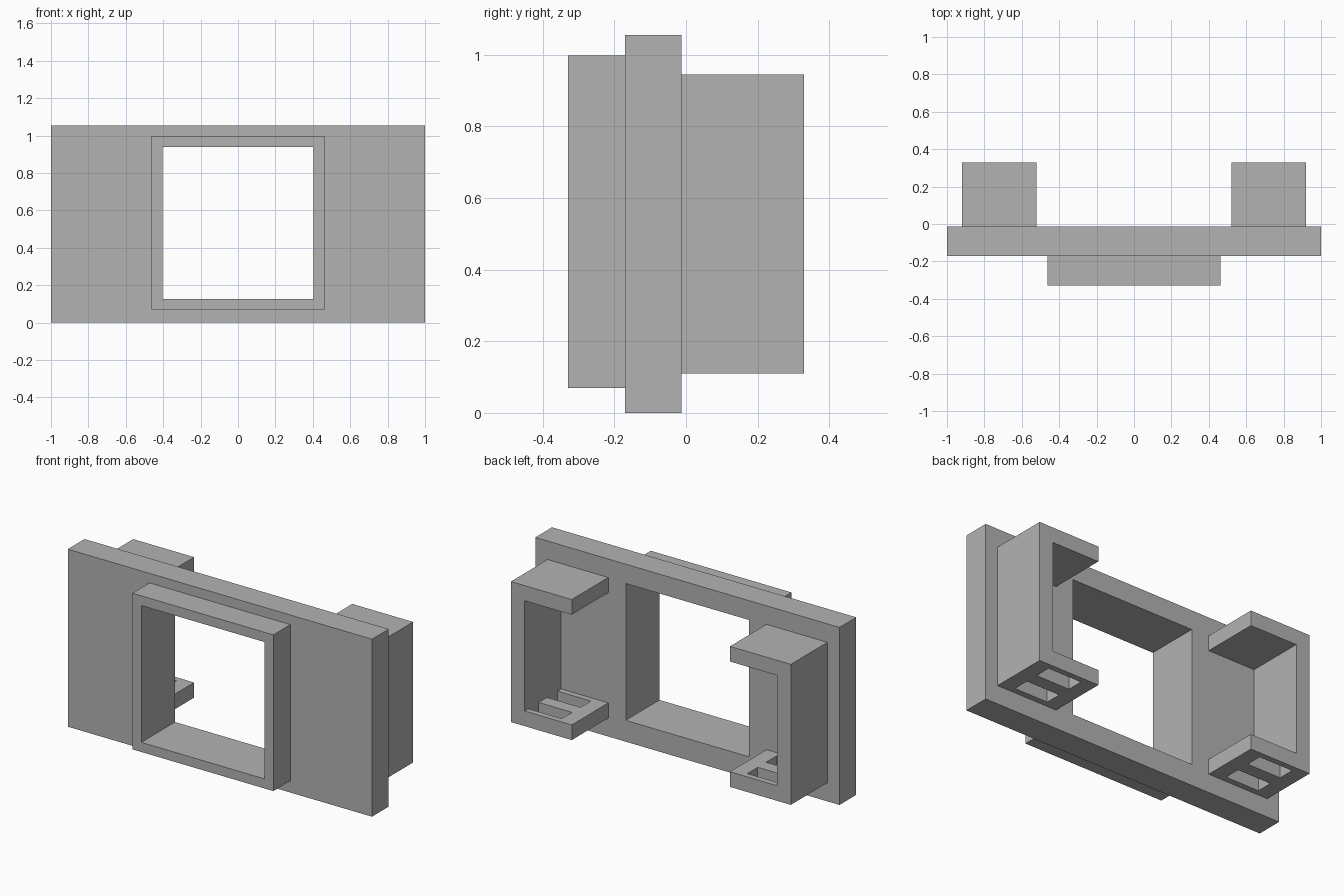
import bpy
import bmesh

default = bpy.data.objects.get("Cube")
if default:
    bpy.data.objects.remove(default, do_unlink=True)

grey = bpy.data.materials.new("plain_grey")
grey.use_nodes = True
colour = (0.45, 0.45, 0.45, 1)
grey.diffuse_color = colour
grey.node_tree.nodes["Principled BSDF"].inputs["Base Color"].default_value = colour


def prism(name, outline, y0, y1):
    """Extrude an x-z outline from y0 to y1."""
    bm = bmesh.new()
    face = bm.faces.new([bm.verts.new((x, y0, z)) for x, z in outline])
    new = bmesh.ops.extrude_face_region(bm, geom=[face])["geom"]
    moved = [v for v in new if isinstance(v, bmesh.types.BMVert)]
    bmesh.ops.translate(bm, verts=moved, vec=(0, y1 - y0, 0))
    bmesh.ops.recalc_face_normals(bm, faces=bm.faces)
    mesh = bpy.data.meshes.new(name)
    bm.to_mesh(mesh)
    bm.free()
    mesh.materials.append(grey)
    obj = bpy.data.objects.new(name, mesh)
    bpy.context.collection.objects.link(obj)
    return obj


def rect(x0, x1, z0, z1):
    return [(x0, z0), (x1, z0), (x1, z1), (x0, z1)]


def apply_modifier(obj, mod):
    bpy.context.view_layer.objects.active = obj
    bpy.ops.object.modifier_apply(modifier=mod.name)


def cut(obj, outline, y0, y1):
    """Cut a box-shaped hole, then discard the cutter."""
    cutter = prism("cutter", outline, y0, y1)
    cutter.hide_render = True
    mod = obj.modifiers.new("hole", "BOOLEAN")
    mod.operation = "DIFFERENCE"
    mod.solver = "EXACT"
    mod.object = cutter
    apply_modifier(obj, mod)
    bpy.data.objects.remove(cutter, do_unlink=True)


# Main plate and raised front frame share one window
FRONT, STEP, BACK, REAR = -0.33, -0.17, -0.013, 0.33
window = rect(-0.405, 0.405, 0.127, 0.94)
plate = prism("main_plate", rect(-1, 1, 0, 1.055), STEP, BACK)
frame = prism("window_frame", rect(-0.463, 0.463, 0.07, 0.998), FRONT, STEP)
for part in (plate, frame):
    cut(part, window, FRONT - 0.1, BACK + 0.1)

# C-shaped rear bracket, open towards the middle and the back
inner, outer, low, high, wall = 0.52, 0.92, 0.11, 0.945, 0.09
web = outer - wall
bracket = prism("left_bracket", [
    (inner, low), (outer, low), (outer, high), (inner, high),
    (inner, high - wall), (web, high - wall),
    (web, low + wall), (inner, low + wall)], BACK, REAR)

# Two slots through the bottom shelf
for y0 in (0.022, 0.198):
    cut(bracket, rect(inner + wall, web, low - 0.1, low + wall + 0.1), y0, y0 + 0.097)

# Matching bracket on the other side
other = bracket.copy()
other.data = bracket.data.copy()
other.name = "right_bracket"
bpy.context.collection.objects.link(other)
bm = bmesh.new()
bm.from_mesh(other.data)
bmesh.ops.scale(bm, vec=(-1, 1, 1), verts=bm.verts)
bmesh.ops.reverse_faces(bm, faces=bm.faces)
bm.to_mesh(other.data)
bm.free()
